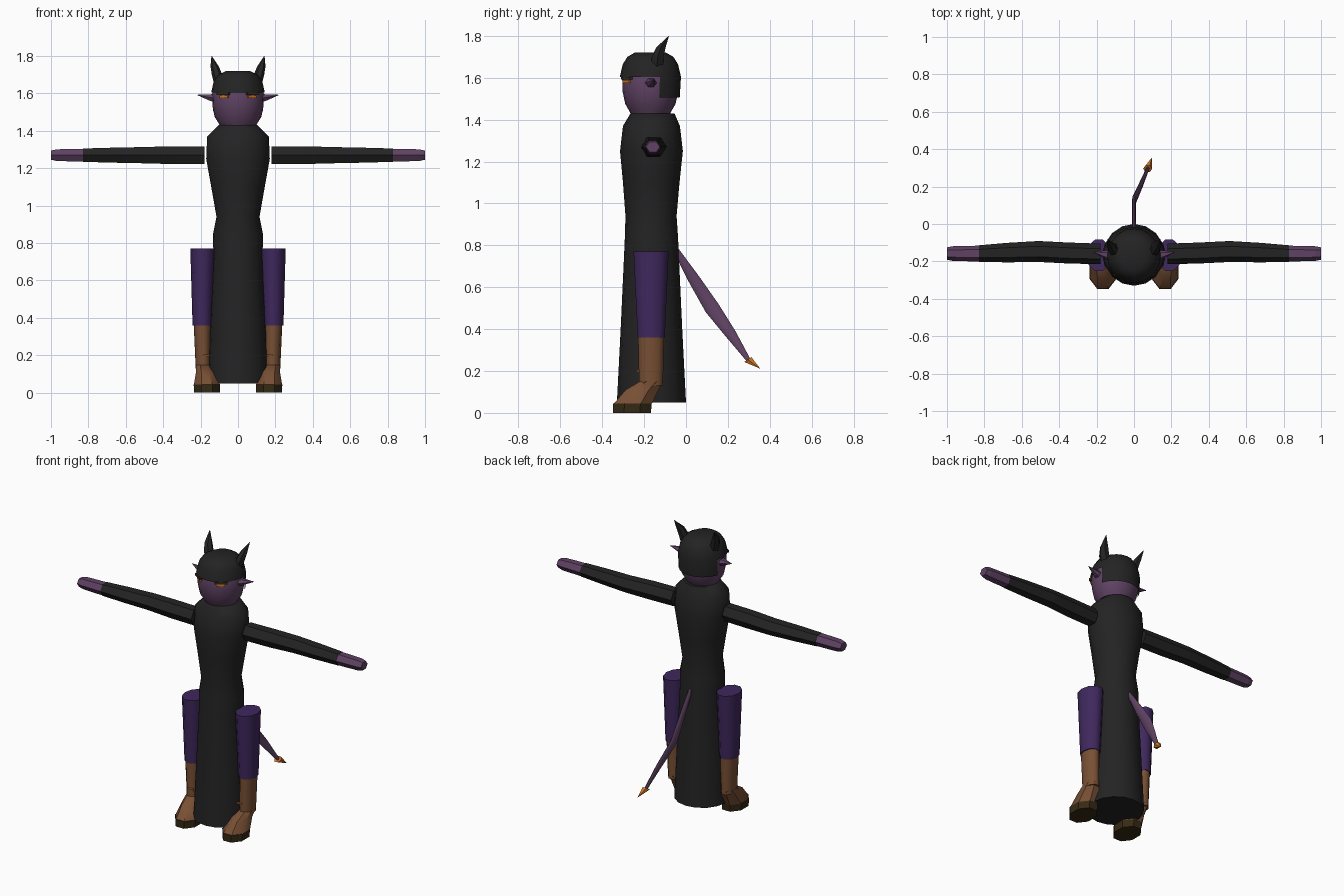
import bpy, bmesh, math
from mathutils import Vector, Matrix

if "Cube" in bpy.data.objects:
    bpy.data.objects.remove(bpy.data.objects["Cube"])

X, Y, Z = Vector((1, 0, 0)), Vector((0, 1, 0)), Vector((0, 0, 1))


def material(name, r, g, b):
    m = bpy.data.materials.new(name)
    m.use_nodes = True
    m.diffuse_color = (r, g, b, 1)
    bsdf = m.node_tree.nodes["Principled BSDF"]
    bsdf.inputs["Base Color"].default_value = (r, g, b, 1)
    bsdf.inputs["Roughness"].default_value = 0.9
    return m


black = material("black_cloth", 0.017, 0.017, 0.017)
skin = material("purple_skin", 0.115, 0.055, 0.125)
violet = material("violet_trousers", 0.05, 0.021, 0.11)
leather = material("brown_leather", 0.19, 0.08, 0.035)
sole = material("dark_sole", 0.035, 0.023, 0.007)
gold = material("amber", 0.65, 0.19, 0.02)


def finish(name, bm, mat, smooth):
    bmesh.ops.recalc_face_normals(bm, faces=bm.faces)
    mesh = bpy.data.meshes.new(name)
    bm.to_mesh(mesh)
    bm.free()
    mesh.materials.append(mat)
    obj = bpy.data.objects.new(name, mesh)
    bpy.context.collection.objects.link(obj)
    if smooth:
        bpy.ops.object.select_all(action="DESELECT")
        obj.select_set(True)
        bpy.context.view_layer.objects.active = obj
        bpy.ops.object.shade_smooth_by_angle(angle=math.radians(smooth))
    return obj


def loft(name, rings, mat, sides=8, u=X, v=Y, turn=0.0, smooth=0, keep=None):
    """Skin elliptical rings given as (centre, radius along u, radius along v)."""
    bm = bmesh.new()
    loops = []
    for centre, ru, rv in rings:
        loop = []
        for i in range(sides):
            a = math.tau * (i + turn) / sides
            loop.append(bm.verts.new(
                Vector(centre) + u * ru * math.cos(a) + v * rv * math.sin(a)))
        loops.append(loop)
    for low, high in zip(loops, loops[1:]):
        for i in range(sides):
            j = (i + 1) % sides
            bm.faces.new((low[i], low[j], high[j], high[i]))
    bm.faces.new(loops[0])
    bm.faces.new(loops[-1])
    if keep:
        drop = [f for f in bm.faces if not keep(f.calc_center_median())]
        bmesh.ops.delete(bm, geom=drop, context="FACES")
    return finish(name, bm, mat, smooth)


def plate(name, centre, size, angle, mat):
    bm = bmesh.new()
    bmesh.ops.create_cube(bm, size=1, matrix=Matrix.Translation(centre)
                          @ Matrix.Rotation(angle, 4, "Z")
                          @ Matrix.Diagonal((*size, 1)))
    return finish(name, bm, mat, 0)


# Robe: height, centre y, half width, half depth
robe = [(0.05, -0.165, 0.165, 0.165), (0.40, -0.165, 0.15, 0.147),
        (0.77, -0.165, 0.132, 0.13), (0.84, -0.165, 0.135, 0.127),
        (0.94, -0.167, 0.115, 0.122), (1.10, -0.166, 0.143, 0.135),
        (1.25, -0.165, 0.17, 0.15), (1.37, -0.165, 0.165, 0.136),
        (1.43, -0.16, 0.105, 0.105)]
loft("robe", [((0, y, z), a, b) for z, y, a, b in robe], black, 16, smooth=50)

# Head and hair
head = [(1.41, 0.09, 0.085), (1.44, 0.103, 0.1), (1.475, 0.125, 0.12),
        (1.53, 0.136, 0.132), (1.60, 0.138, 0.135), (1.65, 0.115, 0.115)]
loft("head", [((0, -0.17, z), a, b) for z, a, b in head], skin, 20, smooth=50)
hair = [(1.505, 0.14, 0.14), (1.605, 0.143, 0.146), (1.665, 0.13, 0.132),
        (1.70, 0.105, 0.11), (1.72, 0.065, 0.075)]
loft("hair", [((0, -0.17, z), a, b) for z, a, b in hair], black, 20, smooth=40,
     keep=lambda c: c.z > 1.6 or (c.y > -0.13 and c.z > 1.51))

for s, side in ((1, "left"), (-1, "right")):
    # Face details
    turn = s * math.radians(34)
    plate(side + "_eye", (s * 0.075, -0.284, 1.583), (0.052, 0.009, 0.014), turn, gold)
    plate(side + "_brow", (s * 0.078, -0.283, 1.598), (0.075, 0.018, 0.014), turn, sole)
    loft(side + "_ear", [((s * 0.12, -0.17, 1.575), 0.03, 0.026),
                         ((s * 0.15, -0.165, 1.578), 0.024, 0.02),
                         ((s * 0.218, -0.15, 1.592), 0.001, 0.001)],
         skin, 6, Y, Z)
    loft(side + "_horn", [((s * 0.095, -0.14, 1.65), 0.032, 0.035),
                          ((s * 0.112, -0.135, 1.70), 0.028, 0.032),
                          ((s * 0.125, -0.12, 1.745), 0.022, 0.026),
                          ((s * 0.141, -0.082, 1.80), 0.001, 0.001)],
         black, 6, smooth=30)

    # Sleeve and hand: distance out, centre y, half depth, half height
    sleeve = [(0.18, -0.16, 0.055, 0.055), (0.35, -0.155, 0.056, 0.055),
              (0.51, -0.147, 0.056, 0.05), (0.68, -0.153, 0.052, 0.046),
              (0.83, -0.158, 0.044, 0.041)]
    hand = [(0.83, -0.158, 0.042, 0.039), (0.90, -0.158, 0.041, 0.038),
            (0.97, -0.158, 0.039, 0.036), (1.0, -0.158, 0.033, 0.028)]
    for part, rings, mat in (("sleeve", sleeve, black), ("hand", hand, skin)):
        loft(f"{side}_{part}", [((s * x, y, 1.27), a, b) for x, y, a, b in rings],
             mat, 6, Y, Z)

    # Trouser leg, boot shaft, foot and sole
    loft(side + "_trouser_leg", [((s * 0.188, -0.167, 0.77), 0.067, 0.088),
                                 ((s * 0.19, -0.166, 0.36), 0.053, 0.068)],
         violet, 10, smooth=50)
    loft(side + "_boot_shaft", [((s * 0.19, -0.167, 0.37), 0.047, 0.065),
                                ((s * 0.186, -0.167, 0.13), 0.04, 0.06)],
         leather, 10, smooth=50)
    loft(side + "_foot", [((s * 0.187, -0.165, 0.15), 0.041, 0.06),
                          ((s * 0.175, -0.21, 0.11), 0.054, 0.085),
                          ((s * 0.166, -0.253, 0.045), 0.075, 0.098)],
         leather, 8, turn=0.5, smooth=40)
    loft(side + "_sole", [((s * 0.166, -0.256, 0.045), 0.077, 0.1),
                          ((s * 0.166, -0.258, 0), 0.074, 0.098)],
         sole, 8, turn=0.5)
    plate(side + "_buckle", (s * 0.17, -0.23, 0.2), (0.035, 0.009, 0.008), 0, gold)

# Tail with pointed tip
across = Vector((0, 0.84, 0.55))
loft("tail", [((0, -0.05, 0.78), 0.011, 0.014), ((0, 0.04, 0.635), 0.011, 0.028),
              ((0, 0.125, 0.50), 0.011, 0.036), ((0.04, 0.215, 0.375), 0.01, 0.026),
              ((0.075, 0.30, 0.25), 0.009, 0.01)],
     skin, 8, X, across, smooth=50)
loft("tail_tip", [((0.073, 0.295, 0.255), 0.024, 0.024),
                  ((0.094, 0.352, 0.213), 0.001, 0.001)],
     gold, 6, X, across)
